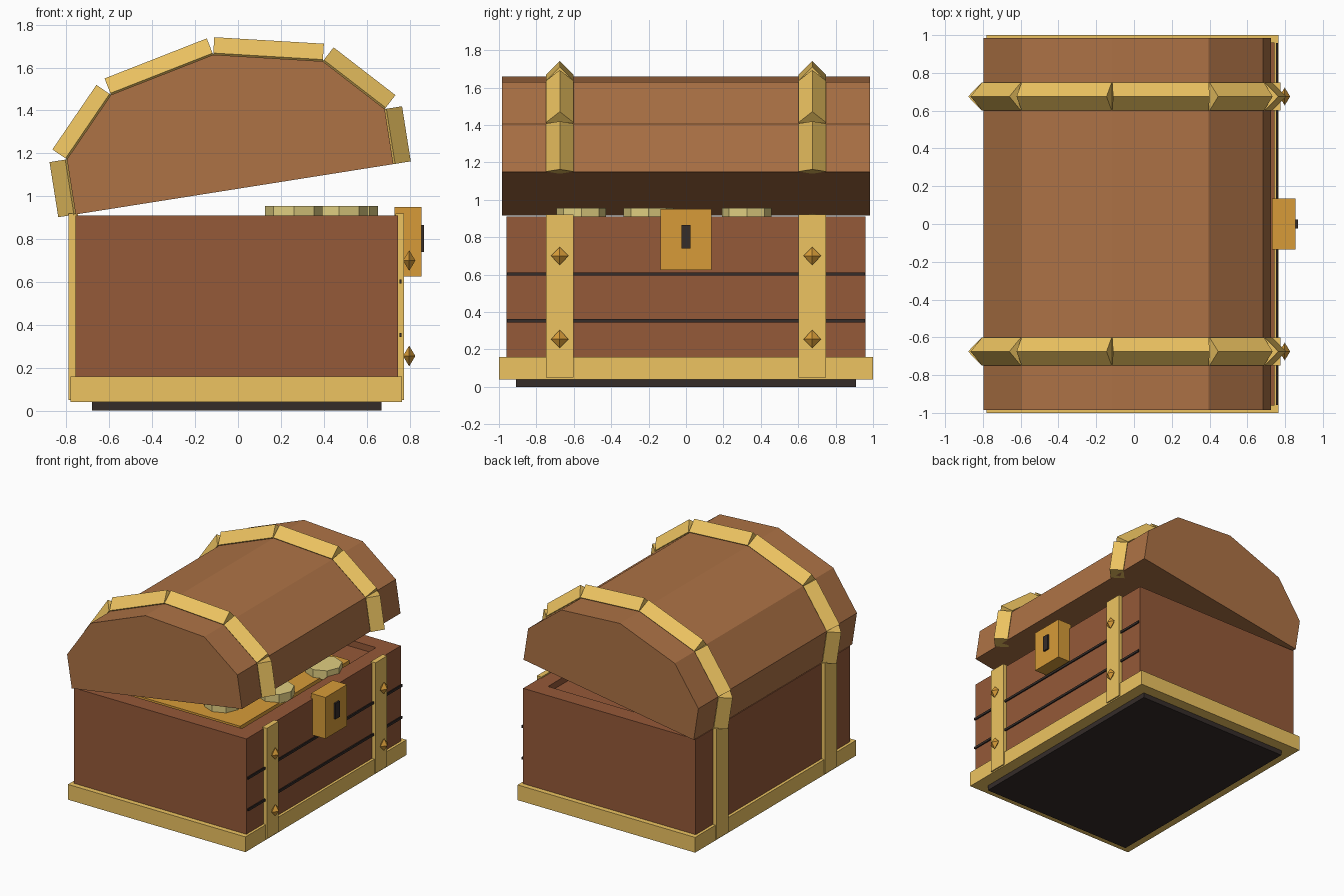
import bpy, bmesh
from math import atan2, hypot, radians, pi
from mathutils import Matrix, Vector

if "Cube" in bpy.data.objects:
    bpy.data.objects.remove(bpy.data.objects["Cube"])


def material(name, color):
    m = bpy.data.materials.new(name)
    m.diffuse_color = (*color, 1)
    m.use_nodes = True
    m.node_tree.nodes["Principled BSDF"].inputs["Base Color"].default_value = m.diffuse_color
    return m


WOOD = material("red_wood", (0.30, 0.10, 0.04))
LID_WOOD = material("lid_wood", (0.42, 0.17, 0.06))
DARK = material("dark_iron", (0.035, 0.025, 0.022))
BRASS = material("brass", (0.85, 0.55, 0.12))
GOLD = material("deep_gold", (0.68, 0.33, 0.04))
COIN = material("coin_gold", (0.75, 0.62, 0.22))


def finish(name, bm, mat):
    bmesh.ops.recalc_face_normals(bm, faces=bm.faces)
    mesh = bpy.data.meshes.new(name)
    bm.to_mesh(mesh)
    bm.free()
    mesh.materials.append(mat)
    ob = bpy.data.objects.new(name, mesh)
    bpy.context.collection.objects.link(ob)
    return ob


def box_bm(x, y, z):
    """Box from (min, max) ranges."""
    bm = bmesh.new()
    bmesh.ops.create_cube(bm, size=1)
    for v in bm.verts:
        v.co = Vector([r[0] + (c + 0.5) * (r[1] - r[0]) for r, c in zip((x, y, z), v.co)])
    return bm


def box(name, x, y, z, mat):
    return finish(name, box_bm(x, y, z), mat)


def cone(name, sides, radius, depth, matrix, mat):
    bm = bmesh.new()
    bmesh.ops.create_cone(bm, cap_ends=True, segments=sides, radius1=radius,
                          radius2=radius, depth=depth, matrix=matrix)
    return finish(name, bm, mat)


# Chest body with a recessed top
bm = box_bm((-0.757, 0.745), (-0.96, 0.96), (0.06, 0.91))
top = max(bm.faces, key=lambda f: f.calc_center_median().z)
bmesh.ops.inset_individual(bm, faces=[top], thickness=0.18)
floor = bmesh.ops.extrude_discrete_faces(bm, faces=[top])["faces"][0]
bmesh.ops.translate(bm, verts=floor.verts, vec=(0, 0, -0.05))
finish("chest_body", bm, WOOD)

# Foot and brass skirting
box("foot_plate", (-0.68, 0.668), (-0.91, 0.91), (0, 0.05), DARK)
box("base_trim", (-0.78, 0.765), (-1, 1), (0.04, 0.16), BRASS)

# Plank seams on the front
for z in (0.353, 0.603):
    box("plank_seam", (0.752, 0.762), (-0.957, 0.957), (z - 0.009, z + 0.009), DARK)

# Lock
box("lock_plate", (0.73, 0.855), (-0.135, 0.135), (0.625, 0.95), GOLD)
box("keyhole", (0.845, 0.868), (-0.025, 0.025), (0.74, 0.865), DARK)

# Treasure filling and coins
box("treasure_filling", (-0.577, 0.565), (-0.78, 0.58), (0.855, 0.893), GOLD)
for x, y in ((0.26, -0.56), (0.47, -0.2), (0.52, 0.325)):
    cone("coin", 8, 0.133, 0.07, Matrix.Translation((x, y, 0.92)), COIN)

# Lid: symmetric faceted profile, swung open about the back edge
half = [(-0.75, 0), (-0.75, 0.26), (-0.5, 0.525)]
flat = half + [(0, 0.635)] + [(-x, z) for x, z in reversed(half)]
swing = Matrix.Rotation(radians(-9), 4, 'Y')
profile = [Vector((-0.757, 0, 0.915)) + swing @ Vector((x + 0.75, 0, z)) for x, z in flat]

bm = bmesh.new()
end = bm.faces.new([bm.verts.new((p.x, -0.985, p.z)) for p in profile])
side = bmesh.ops.extrude_face_region(bm, geom=[end], use_keep_orig=True)["geom"]
bmesh.ops.translate(bm, verts=[g for g in side if isinstance(g, bmesh.types.BMVert)],
                    vec=(0, 1.97, 0))
finish("lid", bm, LID_WOOD)

for y in (-0.675, 0.675):
    # Body straps, front and back
    for x in ((0.735, 0.775), (-0.79, -0.745)):
        box("body_strap", x, (y - 0.073, y + 0.073), (0.05, 0.92), BRASS)
    # Rivets
    for z in (0.255, 0.70):
        bm = bmesh.new()
        bmesh.ops.create_uvsphere(bm, u_segments=4, v_segments=2, radius=1)
        bmesh.ops.transform(bm, verts=bm.verts, matrix=Matrix.LocRotScale(
            Vector((0.798, y, z)), None, Vector((0.029, 0.047, 0.048))))
        finish("rivet", bm, GOLD)
    # Ridged lid bands: one diamond bar for every lid facet
    for a, b in zip(profile, profile[1:]):
        d = b - a
        out = Vector((-d.z, 0, d.x)).normalized()
        mid = (a + b) / 2 + out * 0.008 + Vector((0, y, 0))
        cone("lid_band", 4, 0.074, d.length,
             Matrix.Translation(mid) @ Matrix.Rotation(atan2(d.x, d.z), 4, 'Y'), BRASS)
